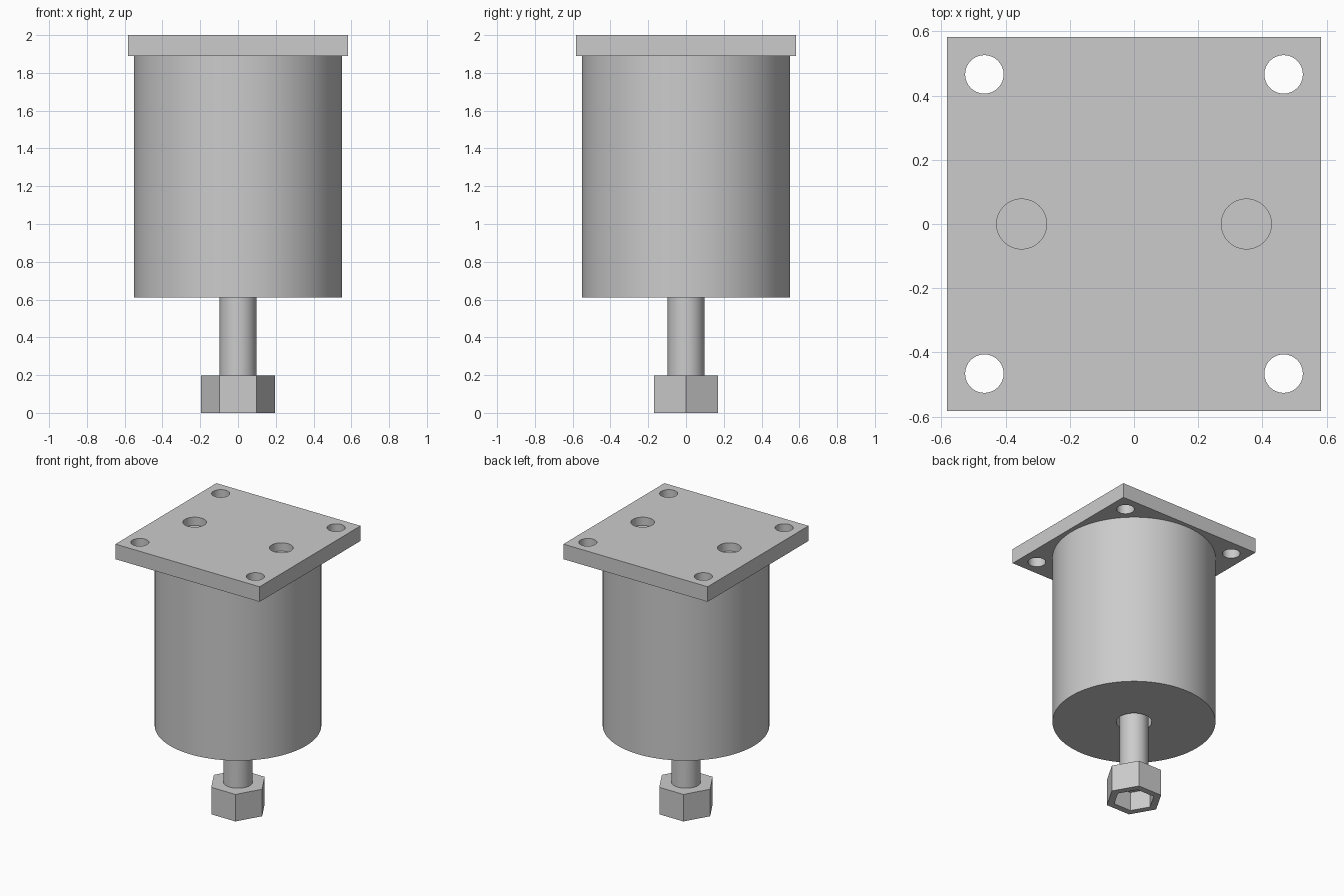
import bpy, math

if "Cube" in bpy.data.objects:
    bpy.data.objects.remove(bpy.data.objects["Cube"])

metal = bpy.data.materials.new("grey metal")
metal.diffuse_color = (0.6, 0.6, 0.6, 1)
metal.use_nodes = True
metal.node_tree.nodes["Principled BSDF"].inputs["Base Color"].default_value = metal.diffuse_color


def prism(name, r, z0, z1, x=0, y=0, sides=64):
    bpy.ops.mesh.primitive_cylinder_add(vertices=sides, radius=r, depth=z1 - z0,
                                        location=(x, y, (z0 + z1) / 2))
    ob = bpy.context.object
    ob.name = name
    if sides == 6:  # corners of the hexagon point along x
        ob.rotation_euler.z = math.radians(30)
        bpy.ops.object.transform_apply(location=False, rotation=True, scale=False)
    ob.data.materials.append(metal)
    return ob


def cut(target, cutter):
    mod = target.modifiers.new("cut", 'BOOLEAN')
    mod.operation = 'DIFFERENCE'
    mod.solver = 'EXACT'
    mod.object = cutter
    bpy.context.view_layer.objects.active = target
    bpy.ops.object.modifier_apply(modifier=mod.name)
    bpy.data.objects.remove(cutter)


def smooth(ob):
    bpy.ops.object.select_all(action='DESELECT')
    ob.select_set(True)
    bpy.context.view_layer.objects.active = ob
    bpy.ops.object.shade_smooth_by_angle(angle=math.radians(30))


# Square mounting plate with corner bolt holes and two blind ports
bpy.ops.mesh.primitive_cube_add(size=1, location=(0, 0, 1.945))
plate = bpy.context.object
plate.name = "mounting_plate"
plate.scale = (1.164, 1.164, 0.11)
bpy.ops.object.transform_apply(location=False, rotation=False, scale=True)
plate.data.materials.append(metal)
for sx in (-1, 1):
    for sy in (-1, 1):
        cut(plate, prism("bolt_hole", 0.06, 1.8, 2.1, sx * 0.466, sy * 0.466, 32))
    cut(plate, prism("port", 0.078, 1.94, 2.1, sx * 0.35, 0, 32))

# Cylinder body with a clearance bore for the rod
body = prism("cylinder_body", 0.551, 0.61, 1.89, sides=96)
cut(body, prism("rod_bore", 0.12, 0.4, 0.75))

# Piston rod
rod = prism("piston_rod", 0.097, 0.15, 0.76, sides=48)

# Hexagonal rod end with a hexagonal socket underneath
nut = prism("hex_rod_end", 0.195, 0, 0.197, sides=6)
cut(nut, prism("hex_socket", 0.142, -0.1, 0.14, sides=6))

for part in (plate, body, rod, nut):
    smooth(part)
